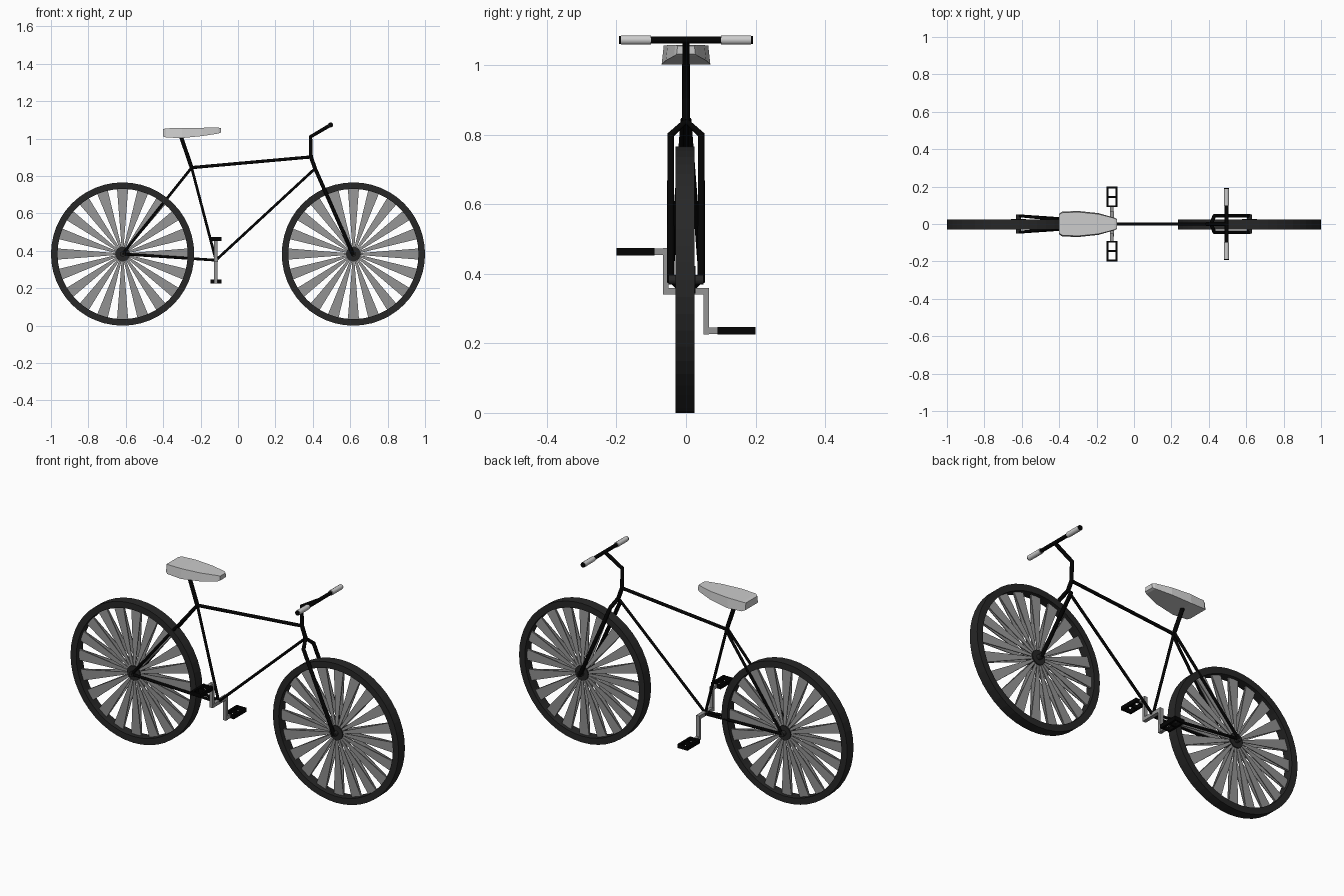
import bpy, bmesh
from math import pi, sin, cos
from mathutils import Vector

if "Cube" in bpy.data.objects:
    bpy.data.objects.remove(bpy.data.objects["Cube"])


def material(name, v):
    m = bpy.data.materials.new(name)
    m.diffuse_color = (v, v, v, 1)
    m.use_nodes = True
    m.node_tree.nodes["Principled BSDF"].inputs["Base Color"].default_value = m.diffuse_color
    return m


BLACK = material("black", 0.001)
RUBBER = material("rubber", 0.02)
STEEL = material("steel", 0.3)


def finish(name, bm, mat=None):
    bmesh.ops.recalc_face_normals(bm, faces=bm.faces)
    me = bpy.data.meshes.new(name)
    bm.to_mesh(me)
    bm.free()
    ob = bpy.data.objects.new(name, me)
    bpy.context.collection.objects.link(ob)
    if mat:
        me.materials.append(mat)
    return ob


def tube(name, pts, r, mat=BLACK):
    cu = bpy.data.curves.new(name, 'CURVE')
    cu.dimensions = '3D'
    cu.bevel_depth = r
    cu.bevel_resolution = 3
    cu.use_fill_caps = True
    sp = cu.splines.new('POLY')
    sp.points.add(len(pts) - 1)
    for p, co in zip(sp.points, pts):
        p.co = (*co, 1)
    sp.use_smooth = True
    ob = bpy.data.objects.new(name, cu)
    bpy.context.collection.objects.link(ob)
    if mat:
        cu.materials.append(mat)
    return ob


def add_box(bm, lo, hi):
    vs = bmesh.ops.create_cube(bm, size=1)['verts']
    for v in vs:
        v.co = [(a + b) / 2 + (b - a) * c for a, b, c in zip(lo, hi, v.co)]


def loft(bm, rings, cyclic=False):
    loops = [[bm.verts.new(p) for p in ring] for ring in rings]
    n = len(loops[0])
    for i in range(len(loops) if cyclic else len(loops) - 1):
        a, b = loops[i], loops[(i + 1) % len(loops)]
        for j in range(n):
            bm.faces.new((a[j], a[(j + 1) % n], b[(j + 1) % n], b[j]))
    if not cyclic:
        bm.faces.new(loops[0])
        bm.faces.new(loops[-1])


def circle_point(c, r, a, y):
    return (c[0] + r * cos(a), y, c[2] + r * sin(a))


def wheel(name, c):
    # tyre: flat rectangular section swept round the axle
    section = [(.348, -.03), (.383, -.03), (.383, .025), (.348, .025)]
    bm = bmesh.new()
    loft(bm, [[circle_point(c, r, 2 * pi * i / 48, y) for r, y in section] for i in range(48)], True)
    finish(name + "_tyre", bm, RUBBER)
    # spokes: flat wedges in pairs, one from each side of the hub
    bm = bmesh.new()
    for i in range(20):
        a = 2 * pi * i / 20
        u, t = Vector((cos(a), 0, sin(a))), Vector((-sin(a), 0, cos(a)))
        for s in (1, -1):
            rings = []
            for r, w, y, d in ((.03, .005, .02 * s, .002), (.353, .03, .003 * s, .002)):
                p = Vector(c) + u * r + Vector((0, y, 0))
                dy = Vector((0, d, 0))
                rings.append([p - t * w - dy, p + t * w - dy, p + t * w + dy, p - t * w + dy])
            loft(bm, rings)
    finish(name + "_spokes", bm, STEEL)
    # hub and axle
    bm = bmesh.new()
    for r, h in ((.04, .028), (.014, .05)):
        loft(bm, [[circle_point(c, r, 2 * pi * k / 16, y) for k in range(16)] for y in (-h, h)])
    finish(name + "_hub", bm, RUBBER)


REAR, FRONT = (-.617, 0, .383), (.617, 0, .383)
wheel("rear_wheel", REAR)
wheel("front_wheel", FRONT)

# frame
bracket, seat_joint = (-.118, 0, .35), (-.248, 0, .845)
head_top, head_low = (.39, 0, .902), (.412, 0, .84)
tube("seat_tube", [bracket, seat_joint], .0075)
tube("seat_post", [seat_joint, (-.308, 0, 1.02)], .011)
tube("top_tube", [seat_joint, head_top], .009)
tube("down_tube", [bracket, head_low], .0075)
tube("head_tube", [head_top, head_low], .011)
for side, s in (("left", 1), ("right", -1)):
    drop = (REAR[0], s * .044, REAR[2])
    tube("seat_stay_" + side, [(-.248, s * .008, .845), drop], .0075)
    tube("chain_stay_" + side, [(-.118, s * .01, .35), drop], .0075)

# fork and handlebar
fork = [(FRONT[0], .044, .376), (.43, .044, .80), head_low]
tube("fork", fork + [(x, -y, z) for x, y, z in fork[1::-1]], .0105)
tube("stem", [head_top, (.388, 0, 1.01), (.495, 0, 1.073)], .0105)
tube("handlebar", [(.495, -.192, 1.073), (.495, .192, 1.073)], .01)
for side, s in (("left", 1), ("right", -1)):
    tube("grip_" + side, [(.495, s * .1, 1.073), (.495, s * .187, 1.073)], .0142, None)
    tube("grip_cap_" + side, [(.495, s * .187, 1.073), (.495, s * .193, 1.073)], .0125)

# seat: stations of x, lower half width, upper half width, bottom z, top z
bm = bmesh.new()
stations = [(-.40, .055, .050, 1.012, 1.05), (-.385, .066, .060, 1.006, 1.055),
            (-.30, .07, .064, 1.003, 1.057), (-.19, .058, .053, 1.014, 1.058),
            (-.105, .034, .031, 1.027, 1.059), (-.092, .027, .024, 1.032, 1.056)]
loft(bm, [[(x, -b, z0), (x, b, z0), (x, t, z1), (x, -t, z1)] for x, b, t, z0, z1 in stations])
finish("seat", bm)

# cranks with open-frame pedals
X, Z = -.118, .35
bm = bmesh.new()
add_box(bm, (X - .01, -.066, Z - .01), (X + .01, .066, Z + .01))
for s in (1, -1):
    pz = Z - s * .114
    add_box(bm, (X - .0095, min(s * .05, s * .066), min(Z, pz) - .01),
            (X + .0095, max(s * .05, s * .066), max(Z, pz) + .01))
    add_box(bm, (X - .009, min(s * .06, s * .092), pz - .009), (X + .009, max(s * .06, s * .092), pz + .009))
finish("cranks", bm, STEEL)
for side, s in (("left", 1), ("right", -1)):
    pz = Z - s * .114
    bm = bmesh.new()
    for x in (-.024, .024):
        add_box(bm, (X + x - .006, min(s * .09, s * .2), pz - .011), (X + x + .006, max(s * .09, s * .2), pz + .011))
    for y in (.095, .145, .195):
        add_box(bm, (X - .02, s * y - .005, pz - .0105), (X + .02, s * y + .005, pz + .0105))
    finish("pedal_" + side, bm, BLACK)
